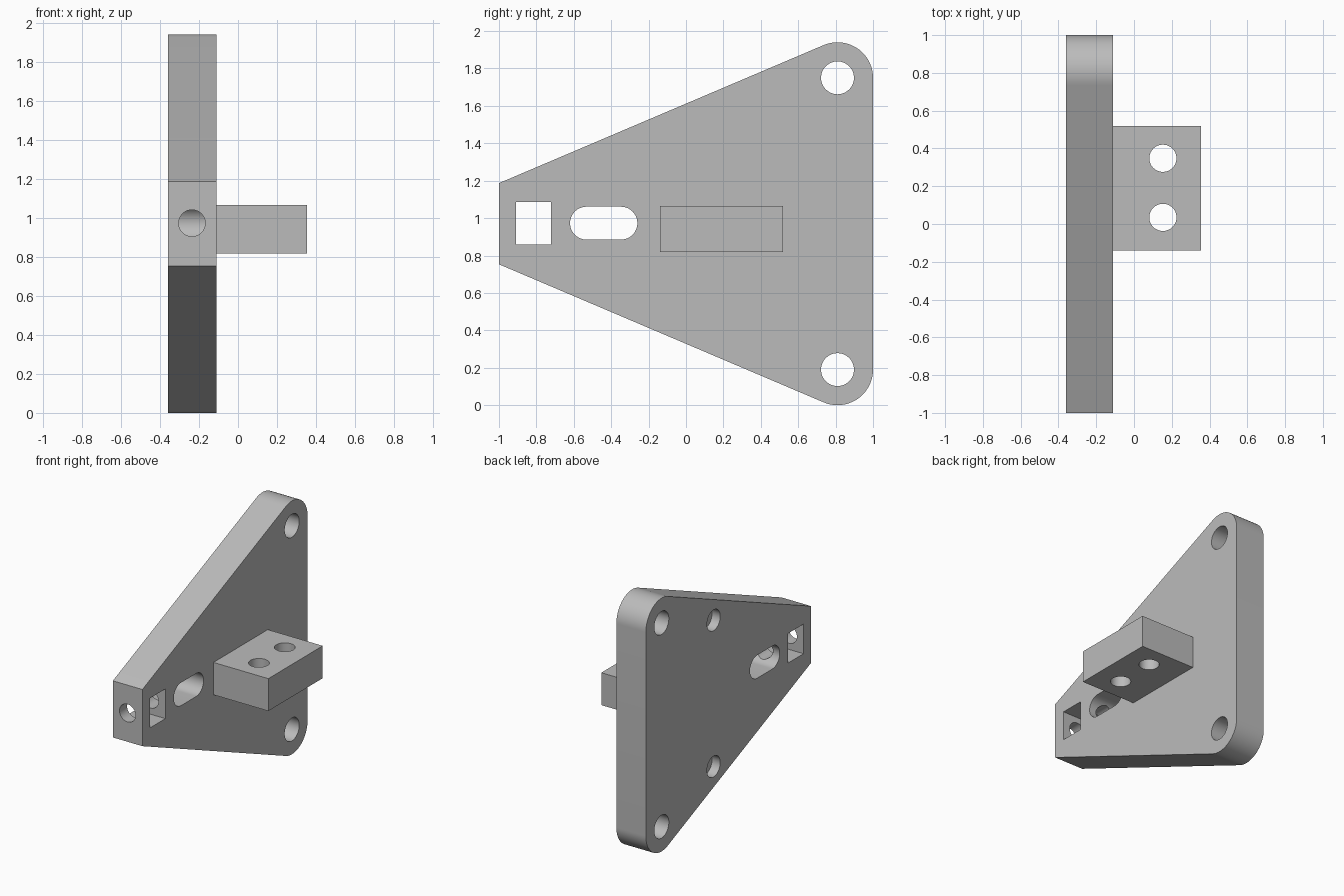
import bpy, bmesh
from math import pi, sin, cos, atan2, asin, hypot
from mathutils import Vector

cube = bpy.data.objects.get("Cube")
if cube:
    bpy.data.objects.remove(cube, do_unlink=True)

grey = bpy.data.materials.new("light grey")
grey.use_nodes = True
grey.diffuse_color = (0.5, 0.5, 0.5, 1)
grey.node_tree.nodes["Principled BSDF"].inputs["Base Color"].default_value = (0.5, 0.5, 0.5, 1)

MID = 0.97                      # height of the symmetry plane
PLATE_X = (-0.36, -0.11)


def arc(cu, cv, r, start, end, steps):
    return [(cu + r * cos(start + (end - start) * i / steps),
             cv + r * sin(start + (end - start) * i / steps)) for i in range(steps + 1)]


def circle(cu, cv, r):
    return arc(cu, cv, r, 0, 2 * pi, 48)[:-1]


def rect(u0, u1, v0, v1):
    return [(u0, v0), (u1, v0), (u1, v1), (u0, v1)]


def prism(name, outline, axis, lo, hi):
    """Extrude a 2D outline along the x, y or z axis from lo to hi."""
    place = {"x": lambda u, v: (lo, u, v),
             "y": lambda u, v: (u, lo, v),
             "z": lambda u, v: (u, v, lo)}[axis]
    push = Vector([(hi - lo) * (axis == a) for a in "xyz"])
    bm = bmesh.new()
    face = bm.faces.new([bm.verts.new(place(u, v)) for u, v in outline])
    out = bmesh.ops.extrude_face_region(bm, geom=[face])
    bmesh.ops.translate(bm, vec=push, verts=[g for g in out["geom"] if isinstance(g, bmesh.types.BMVert)])
    bmesh.ops.recalc_face_normals(bm, faces=bm.faces)
    mesh = bpy.data.meshes.new(name)
    bm.to_mesh(mesh)
    bm.free()
    mesh.materials.append(grey)
    obj = bpy.data.objects.new(name, mesh)
    bpy.context.collection.objects.link(obj)
    return obj


def activate(obj):
    bpy.ops.object.select_all(action="DESELECT")
    obj.select_set(True)
    bpy.context.view_layer.objects.active = obj


def cut(obj, outline, axis, lo, hi):
    cutter = prism("cutter", outline, axis, lo, hi)
    cutter.hide_render = True
    mod = obj.modifiers.new("cut", "BOOLEAN")
    mod.operation, mod.solver, mod.object = "DIFFERENCE", "EXACT", cutter
    activate(obj)
    bpy.ops.object.modifier_apply(modifier=mod.name)
    bpy.data.objects.remove(cutter, do_unlink=True)


# Tapered plate: narrow nose, two rounded corners tangent to the slopes
nose, corner_y, corner_z, corner_r = 0.217, 0.81, 0.78, 0.19
run, rise = corner_y + 1, corner_z - nose
slope = atan2(rise, run) + asin(corner_r / hypot(run, rise))
upper = arc(corner_y, MID + corner_z, corner_r, 0, slope + pi / 2, 24) + [(-1, MID + nose)]
lower = [(y, 2 * MID - z) for y, z in reversed(upper)]
plate = prism("mounting_plate", upper + lower, "x", *PLATE_X)

# Corner through holes and shallow blind holes on the outer side
for side in (-1, 1):
    cut(plate, circle(corner_y, MID + side * corner_z, 0.088), "x", -0.5, 0.1)
    cut(plate, circle(0.18, MID + side * 0.56, 0.08), "x", -0.5, -0.29)

# Nut pocket, slot, and the screw bore that joins them to the nose
cut(plate, rect(-0.908, -0.722, MID - 0.112, MID + 0.115), "x", -0.5, 0.1)
slot_r = 0.088
slot = (arc(-0.62 + slot_r, MID + 0.003, slot_r, pi / 2, 1.5 * pi, 24)
        + arc(-0.26 - slot_r, MID + 0.003, slot_r, -pi / 2, pi / 2, 24))
cut(plate, slot, "x", -0.5, 0.1)
cut(plate, circle(-0.236, MID + 0.003, 0.068), "y", -1.1, -0.5)

# Side block with two vertical holes
block = prism("side_block", rect(PLATE_X[1], 0.355, -0.14, 0.518), "z", 0.818, 1.066)
for y in (0.035, 0.348):
    cut(block, circle(0.153, y, 0.072), "z", 0.6, 1.3)

for obj in (plate, block):
    activate(obj)
    bpy.ops.object.shade_smooth_by_angle(angle=pi / 6)
